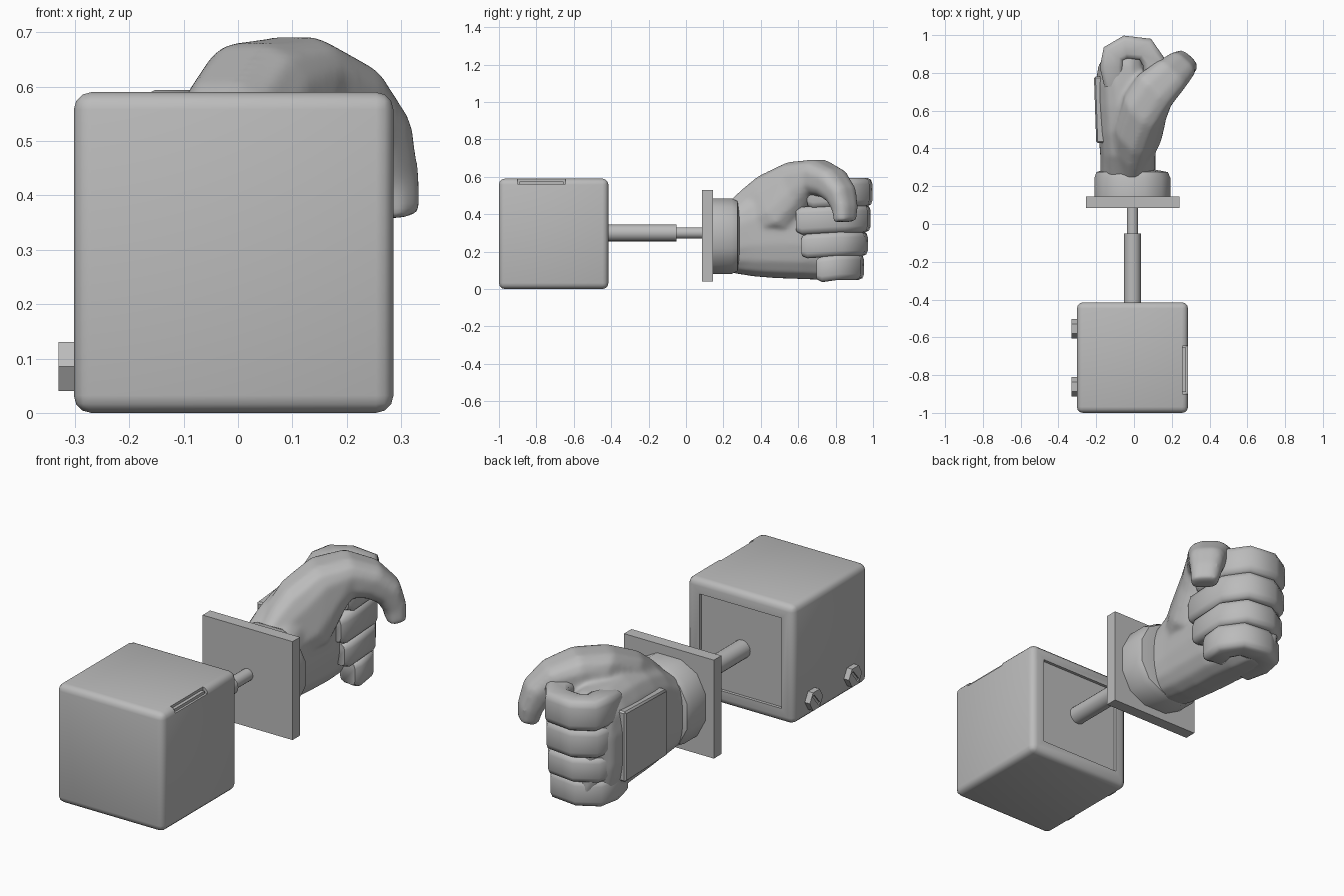
import bpy, bmesh, math
from mathutils import Vector

if "Cube" in bpy.data.objects:
    bpy.data.objects.remove(bpy.data.objects["Cube"])

grey = bpy.data.materials.new("plain_grey")
grey.diffuse_color = (0.5, 0.5, 0.5, 1)
grey.use_nodes = True
grey.node_tree.nodes["Principled BSDF"].inputs["Base Color"].default_value = grey.diffuse_color


def activate(ob):
    bpy.ops.object.select_all(action='DESELECT')
    ob.select_set(True)
    bpy.context.view_layer.objects.active = ob


def finish(ob, bevel=0.0, segments=1, angle=35):
    ob.data.materials.clear()
    ob.data.materials.append(grey)
    activate(ob)
    if bevel:
        m = ob.modifiers.new("bevel", 'BEVEL')
        m.width, m.segments, m.limit_method = bevel, segments, 'ANGLE'
        bpy.ops.object.modifier_apply(modifier=m.name)
    bpy.ops.object.shade_smooth_by_angle(angle=math.radians(angle))
    return ob


def from_bmesh(name, bm):
    bmesh.ops.recalc_face_normals(bm, faces=bm.faces)
    me = bpy.data.meshes.new(name)
    bm.to_mesh(me)
    bm.free()
    ob = bpy.data.objects.new(name, me)
    bpy.context.collection.objects.link(ob)
    return ob


def box(name, lo, hi):
    lo, hi = Vector(lo), Vector(hi)
    bm = bmesh.new()
    bmesh.ops.create_cube(bm, size=1)
    for v in bm.verts:
        v.co = (lo + hi) / 2 + v.co * (hi - lo)
    return from_bmesh(name, bm)


def cylinder(name, axis, r, a, b, centre, n):
    rot = (math.pi / 2, 0, 0) if axis == 'Y' else (0, math.pi / 2, 0)
    bpy.ops.mesh.primitive_cylinder_add(vertices=n, radius=r, depth=b - a, location=centre, rotation=rot)
    ob = bpy.context.object
    ob.name = name
    return ob


def loft(name, rings, n=12, power=0.7, angle=35):
    """Skin rounded cross-sections, each given as centre, half-width and half-height vectors."""
    bm = bmesh.new()
    soft = lambda t: math.copysign(abs(t) ** power, t)
    loops = []
    for c, u, w in rings:
        ts = [2 * math.pi * (i + 0.5) / n for i in range(n)]
        loops.append([bm.verts.new(Vector(c) + Vector(u) * soft(math.cos(t)) + Vector(w) * soft(math.sin(t)))
                      for t in ts])
    for p, q in zip(loops, loops[1:]):
        for i in range(n):
            j = (i + 1) % n
            bm.faces.new((p[i], p[j], q[j], q[i]))
    bm.faces.new(loops[0])
    bm.faces.new(loops[-1])
    return finish(from_bmesh(name, bm), angle=angle)


def cut(ob, cutter):
    m = ob.modifiers.new("cut", 'BOOLEAN')
    m.operation, m.object, m.solver = 'DIFFERENCE', cutter, 'EXACT'
    bpy.context.view_layer.update()
    bpy.context.view_layer.objects.active = ob
    bpy.ops.object.modifier_apply(modifier=m.name)
    bpy.data.objects.remove(cutter)


# Rounded housing with a sunken panel at the back and a notch in the top right edge
housing = finish(box("housing", (-0.302, -1, 0), (0.286, -0.415, 0.59)), 0.032, 3)
cut(housing, box("panel_cutter", (-0.235, -0.43, 0.07), (0.215, -0.40, 0.52)))
cut(housing, box("notch_cutter", (0.258, -0.90, 0.562), (0.30, -0.645, 0.60)))
finish(housing)
finish(box("notch_bar", (0.25, -0.89, 0.555), (0.274, -0.655, 0.576)))

# Slotted hex bolts on the left side
for i, y in enumerate((-0.555, -0.862)):
    bolt = cylinder(f"bolt_{i + 1}", 'X', 0.052, -0.330, -0.29, (-0.310, y, 0.085), 6)
    slot = box("slot_cutter", (-0.01, -0.007, -0.037), (0.006, 0.007, 0.037))
    slot.location, slot.rotation_euler = (-0.330, y, 0.085), (math.radians(-40), 0, 0)
    cut(bolt, slot)
    finish(bolt)

# Telescopic rod and mounting plate
finish(cylinder("rod_outer", 'Y', 0.045, -0.45, -0.05, (-0.008, -0.25, 0.30), 20))
finish(cylinder("rod_inner", 'Y', 0.03, -0.10, 0.10, (-0.008, 0.0, 0.30), 20))
finish(box("mounting_plate", (-0.255, 0.086, 0.04), (0.24, 0.145, 0.53)))


def section(y, x0, x1, z0, z1):
    return (((x0 + x1) / 2, y, (z0 + z1) / 2), ((x1 - x0) / 2, 0, 0), (0, 0, (z1 - z0) / 2))


# Glove cuff
loft("cuff", [section(0.14, -0.215, 0.198, 0.075, 0.49), section(0.245, -0.215, 0.198, 0.075, 0.49),
              section(0.275, -0.205, 0.185, 0.09, 0.475), section(0.285, -0.17, 0.13, 0.12, 0.45)], 12, 0.85)

# Palm and back of the hand
palm = loft("hand", [section(0.24, -0.18, 0.115, 0.085, 0.46), section(0.36, -0.18, 0.115, 0.065, 0.54),
                     section(0.48, -0.19, 0.12, 0.055, 0.575), section(0.62, -0.20, 0.125, 0.05, 0.59),
                     section(0.74, -0.205, 0.11, 0.045, 0.59), section(0.84, -0.190, 0.08, 0.045, 0.585),
                     section(0.93, -0.125, 0.08, 0.07, 0.56)], 16, 0.75)

# Thumb arching over the top and hooking down: centre, half width, half thickness
thumb = [((-0.03, 0.27, 0.36), 0.10, 0.10), ((-0.01, 0.38, 0.41), 0.115, 0.145),
         ((0.025, 0.49, 0.465), 0.128, 0.175), ((0.06, 0.62, 0.565), 0.13, 0.135),
         ((0.11, 0.71, 0.595), 0.122, 0.10), ((0.185, 0.78, 0.565), 0.105, 0.085),
         ((0.24, 0.83, 0.505), 0.088, 0.07), ((0.263, 0.85, 0.43), 0.075, 0.055),
         ((0.275, 0.85, 0.36), 0.066, 0.045)]
wide = Vector((0.72, -0.69, 0))
rings = []
for k, (c, w, h) in enumerate(thumb):
    t = (Vector(thumb[min(k + 1, len(thumb) - 1)][0]) - Vector(thumb[max(k - 1, 0)][0])).normalized()
    rings.append((c, wide * w, wide.cross(t).normalized() * h))
thumb_part = loft("thumb", rings, 12, 0.7)

# Fuse palm and thumb into one soft skin
activate(palm)
thumb_part.select_set(True)
bpy.ops.object.join()
skin = palm.modifiers.new("skin", 'REMESH')
skin.mode, skin.voxel_size = 'VOXEL', 0.01
relax = palm.modifiers.new("relax", 'SMOOTH')
relax.factor, relax.iterations = 0.5, 16
for m in (skin.name, relax.name):
    bpy.ops.object.modifier_apply(modifier=m)
finish(palm, angle=60)

# Pad on the back of the hand
pad = box("back_pad", (-0.212, 0.43, 0.15), (-0.16, 0.78, 0.48))
for v in pad.data.vertices:
    if v.co.y < 0.5:
        v.co.x += 0.012
    elif v.co.z > 0.3:
        v.co.z += 0.02
finish(pad, 0.008)

# Four curled fingers: (low z, high z, knuckle y, fingertip y)
path = [(-0.105, -0.27), (-0.118, -0.17), (-0.108, -0.10), (-0.045, -0.065), (0.06, -0.075), (0.11, -0.15)]
fingers = {"index": (0.44, 0.595, 1.0, 0.66), "middle": (0.302, 0.452, 0.99, 0.60),
           "ring": (0.175, 0.308, 0.975, 0.63), "little": (0.048, 0.188, 0.955, 0.71)}
for name, (z0, z1, front, tip) in fingers.items():
    pts = [Vector((x, front + y, 0)) for x, y in path] + [Vector((0.11, tip + 0.02, 0)), Vector((0.105, tip, 0))]
    rings = []
    for k, p in enumerate(pts):
        t = (pts[min(k + 1, len(pts) - 1)] - pts[max(k - 1, 0)]).normalized()
        side = Vector((t.y, -t.x, 0))
        droop = -0.012 if k > 5 else -0.01 if k == 0 else 0
        s = 0.82 if k in (0, len(pts) - 1) else 1
        rings.append((p + Vector((0, 0, (z0 + z1) / 2 + droop)), side * 0.064 * s, (0, 0, (z1 - z0) / 2 * s)))
    loft(name + "_finger", rings, 12, 0.45, 50)
